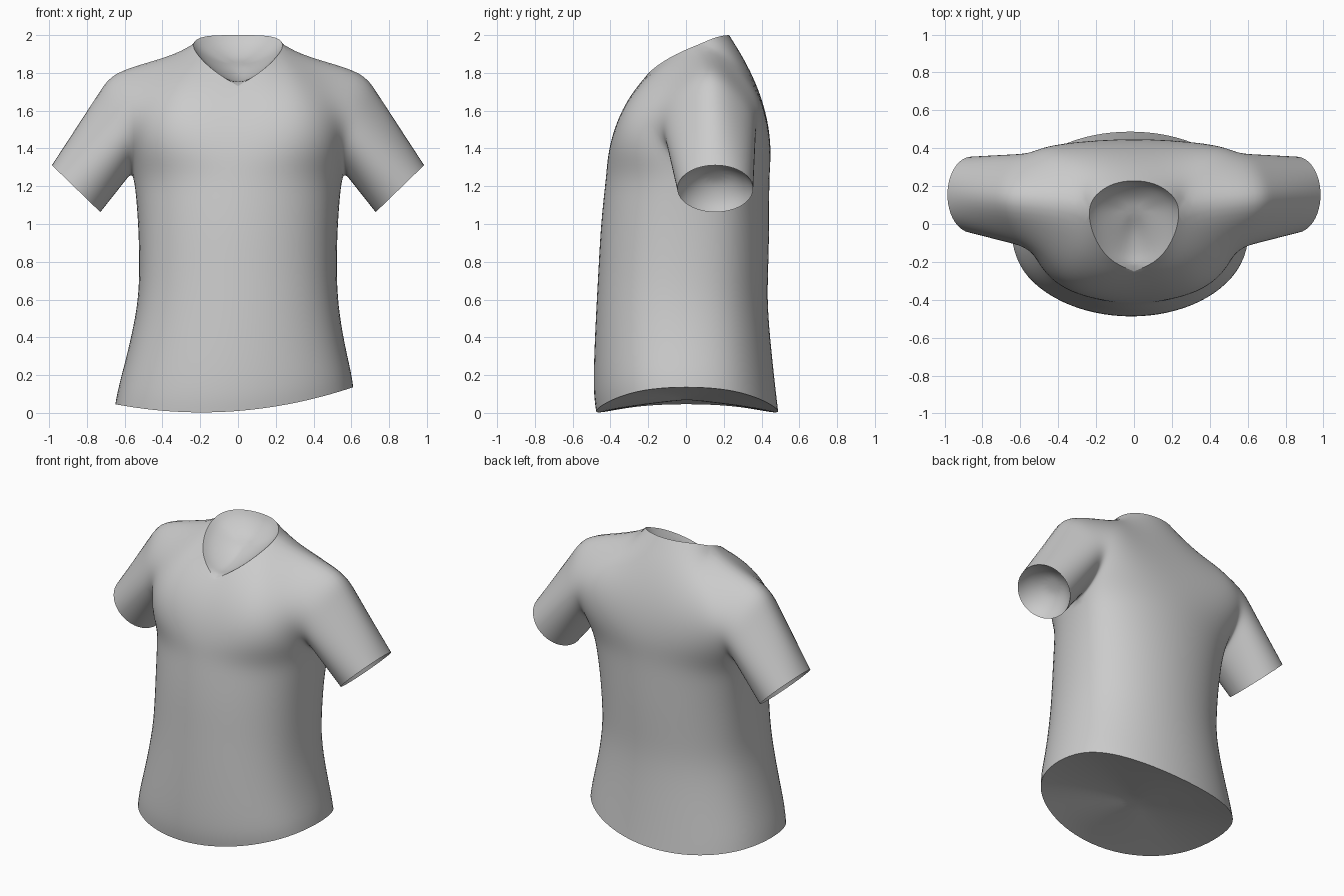
import bpy, bmesh
from math import sin, cos, pi
from mathutils import Vector as V

if "Cube" in bpy.data.objects:
    bpy.data.objects.remove(bpy.data.objects["Cube"])

COLS = 5      # columns per quarter of the torso
ROWS = 6      # rows from armpit to shoulder

# Torso sections: z, half width, front y, back y, side y
sections = [
    (0.00, 0.640, -0.482, 0.494, 0.00), (0.10, 0.627, -0.497, 0.482, 0.00),
    (0.32, 0.580, -0.492, 0.458, 0.00), (0.57, 0.538, -0.480, 0.435, 0.00),
    (0.75, 0.530, -0.470, 0.440, 0.02), (0.95, 0.534, -0.460, 0.445, 0.05),
    (1.12, 0.545, -0.445, 0.445, 0.09), (1.25, 0.560, -0.430, 0.445, 0.13)]

# Chest and upper back at mid armhole height, centre to armhole
chest = [(0, -.375, 1.51), (.17, -.365, 1.55), (.31, -.33, 1.60),
         (.41, -.265, 1.62), (.50, -.195, 1.59), (.575, -.13, 1.52)]
back = [(0, .415, 1.62), (.15, .415, 1.62), (.30, .41, 1.63),
        (.42, .40, 1.65), (.51, .395, 1.60), (.575, .38, 1.52)]

# Neckline and shoulder seam
shoulder = [(.245, .08, 1.955), (.43, .115, 1.895), (.68, .13, 1.84)]
v_neck = [(0, -.25, 1.73), (.14, -.195, 1.815), (.225, -.05, 1.905)] + shoulder
back_neck = [(0, .235, 2.0), (.12, .215, 2.0), (.207, .155, 1.99)] + shoulder


def half_ring(section, front):
    z, w, yf, yb, ys = section
    y_mid = yf if front else yb
    angles = [k * pi / 2 / COLS for k in range(COLS + 1)]
    return [V((w * sin(a), ys + (y_mid - ys) * abs(cos(a)) ** 0.8, z)) for a in angles]


def curve3(a, m, b, t):
    """Quadratic passing through a, m and b."""
    return a * (2 * t - 1) * (t - 1) + m * 4 * t * (1 - t) + b * t * (2 * t - 1)


def upper_panel(front):
    base = half_ring(sections[-1], front)
    mid, top = (chest, v_neck) if front else (back, back_neck)
    return [[curve3(base[k], V(mid[k]), V(top[k]), r / ROWS) for k in range(COLS + 1)]
            for r in range(ROWS + 1)]


def add_grid(bm, rows, side):
    grid = [[bm.verts.new((p.x * side, p.y, p.z)) for p in row] for row in rows]
    for a, b in zip(grid, grid[1:]):
        for i in range(len(a) - 1):
            bm.faces.new((a[i], a[i + 1], b[i + 1], b[i]))


def sleeve(front_rows, back_rows):
    loop = [r[-1] for r in front_rows] + [r[-1] for r in reversed(back_rows[:-1])]
    n = len(loop) - 1
    centre, major, depth = V((.857, .155, 1.187)), V((.134, 0, .130)), V((0, .21, 0))
    cuff = [centre - major * cos(2 * pi * i / n) - depth * sin(2 * pi * i / n)
            for i in range(n + 1)]
    return [[a.lerp(c, t) for a, c in zip(loop, cuff)] for t in (0, .2, .5, .8, .95, 1)]


def cap(bm, edges, inward):
    """Close an opening with a shallow bowl of the given depth."""
    rim = {v for e in edges for v in e.verts}
    centre = sum((v.co for v in rim), V()) / len(rim)
    start = {v: v.co.copy() for v in rim}
    old_scale, old_sink = 1.0, 0.0
    for scale, sink in ((.85, .4), (.55, .8), (.25, 1.0)):
        ext = bmesh.ops.extrude_edge_only(bm, edges=edges)["geom"]
        for v in (g for g in ext if isinstance(g, bmesh.types.BMVert)):
            offset = v.co - centre - inward * old_sink
            v.co = centre + offset * (scale / old_scale) + inward * sink
        old_scale, old_sink = scale, sink
        edges = [g for g in ext if isinstance(g, bmesh.types.BMEdge) and g.is_boundary]
    bmesh.ops.contextual_create(bm, geom=edges)


bm = bmesh.new()
front_rows, back_rows = upper_panel(True), upper_panel(False)
for side in (1, -1):
    for front in (True, False):
        add_grid(bm, [half_ring(s, front) for s in sections], side)
    add_grid(bm, front_rows, side)
    add_grid(bm, back_rows, side)
    add_grid(bm, sleeve(front_rows, back_rows), side)
bmesh.ops.remove_doubles(bm, verts=bm.verts, dist=0.0005)

# Tilted hem, raised at the sides
for v in bm.verts:
    fall = max(0, 1 - v.co.z / 0.57)
    u = v.co.x / 0.63
    v.co.z += fall * (0.045 * u + 0.085 * u * u + 0.006)
    v.co.x -= 0.02 * fall

# Closed inner surfaces of neck, hem and cuffs
openings = {"neck": [], "hem": [], "cuff_r": [], "cuff_l": []}
for e in bm.edges:
    if e.is_boundary:
        p = (e.verts[0].co + e.verts[1].co) / 2
        name = ("hem" if p.z < .5 else "neck" if p.z > 1.6
                else "cuff_r" if p.x > 0 else "cuff_l")
        openings[name].append(e)
rims = [e for edges in openings.values() for e in edges]
inward = {"neck": V((0, .03, -.08)), "hem": V((0, 0, .02)),
          "cuff_r": V((-.08, 0, .08)), "cuff_l": V((.08, 0, .08))}
for name, edges in openings.items():
    cap(bm, edges, inward[name])
bmesh.ops.recalc_face_normals(bm, faces=bm.faces)

# Crisp rims, with the point of the V neck kept sharp
bmesh.ops.split_edges(bm, edges=rims)
crease = bm.verts.layers.float.new("crease_vert")
for v in bm.verts:
    if (v.co - V(v_neck[0])).length < 0.001:
        v[crease] = 1.0
for f in bm.faces:
    f.smooth = True

mesh = bpy.data.meshes.new("shirt")
bm.to_mesh(mesh)
bm.free()
shirt = bpy.data.objects.new("shirt", mesh)
bpy.context.collection.objects.link(shirt)
sub = shirt.modifiers.new("smooth_cloth", 'SUBSURF')
sub.levels = sub.render_levels = 2
